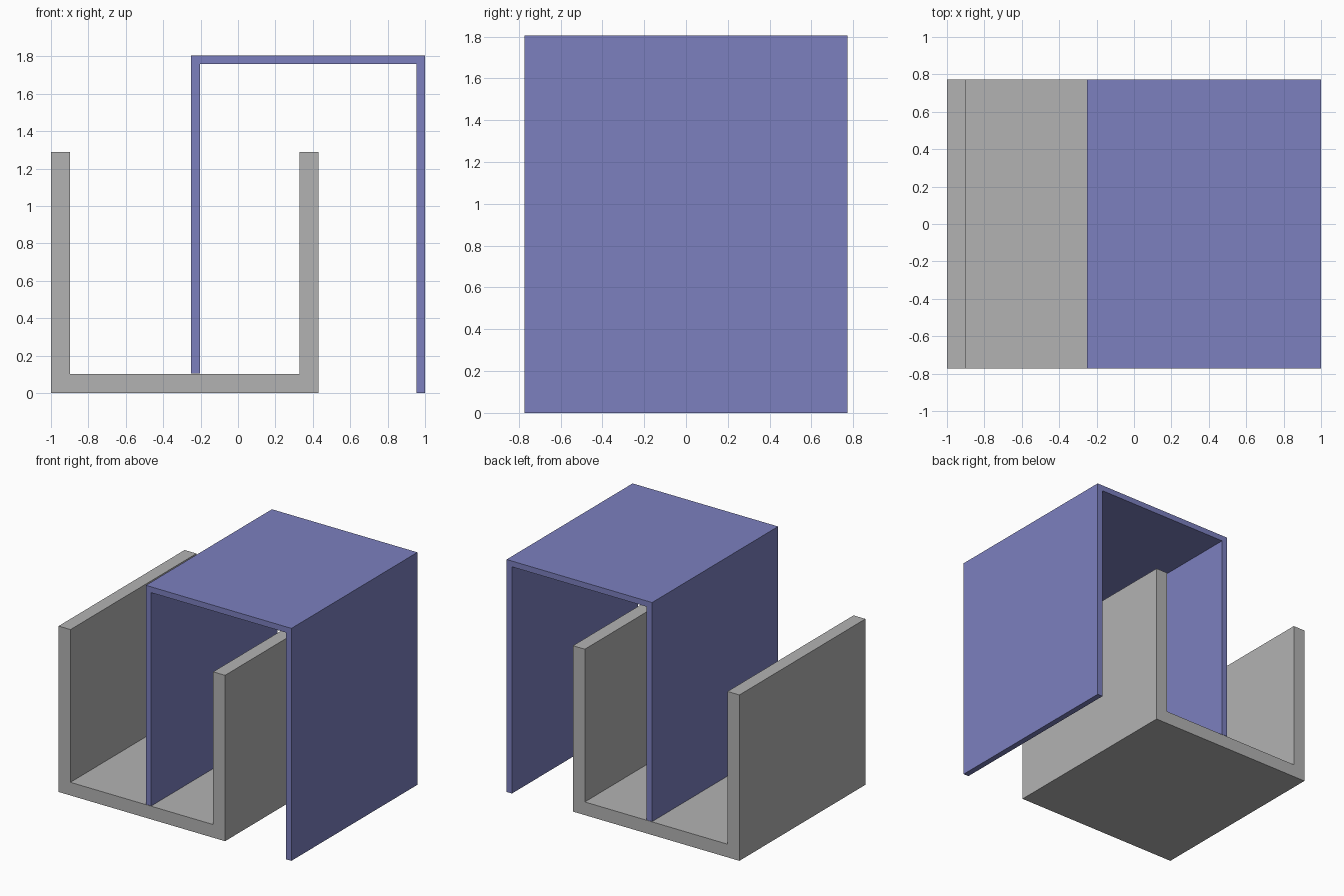
import bpy
import bmesh

cube = bpy.data.objects.get("Cube")
if cube:
    bpy.data.objects.remove(cube, do_unlink=True)

HALF_DEPTH = 0.773


def material(name, color):
    mat = bpy.data.materials.new(name)
    mat.use_nodes = True
    mat.diffuse_color = color
    mat.node_tree.nodes["Principled BSDF"].inputs["Base Color"].default_value = color
    return mat


def extrude_profile(name, points, cells, mat):
    """Fill the XZ profile with the given cells and extrude it along Y."""
    bm = bmesh.new()
    verts = [bm.verts.new((x, -HALF_DEPTH, z)) for x, z in points]
    faces = [bm.faces.new([verts[i] for i in cell]) for cell in cells]
    result = bmesh.ops.extrude_face_region(bm, geom=faces, use_keep_orig=True)
    moved = [g for g in result["geom"] if isinstance(g, bmesh.types.BMVert)]
    bmesh.ops.translate(bm, verts=moved, vec=(0, 2 * HALF_DEPTH, 0))
    bmesh.ops.recalc_face_normals(bm, faces=bm.faces)
    mesh = bpy.data.meshes.new(name)
    bm.to_mesh(mesh)
    bm.free()
    mesh.materials.append(mat)
    obj = bpy.data.objects.new(name, mesh)
    bpy.context.collection.objects.link(obj)
    return obj


def channel_points(left, right, wall, closed_z, inner_z, left_end, right_end):
    """Outer path followed by inner path of a three-sided channel."""
    outer = [(left, left_end), (left, closed_z), (right, closed_z), (right, right_end)]
    inner = [(right - wall, right_end), (right - wall, inner_z),
             (left + wall, inner_z), (left + wall, left_end)]
    return outer + inner


grey = material("grey", (0.45, 0.45, 0.45, 1))
blue = material("periwinkle blue", (0.2, 0.215, 0.52, 1))

# Upright tray with mitred lower corners
extrude_profile("lower_channel",
                channel_points(-1, 0.43, 0.102, 0, 0.102, 1.288, 1.288),
                [(0, 1, 6, 7), (1, 2, 5, 6), (2, 3, 4, 5)], grey)

# Inverted cover, one leg resting on the tray floor
extrude_profile("upper_channel",
                channel_points(-0.25, 1, 0.046, 1.805, 1.76, 0.104, 0),
                [tuple(range(8))], blue)
